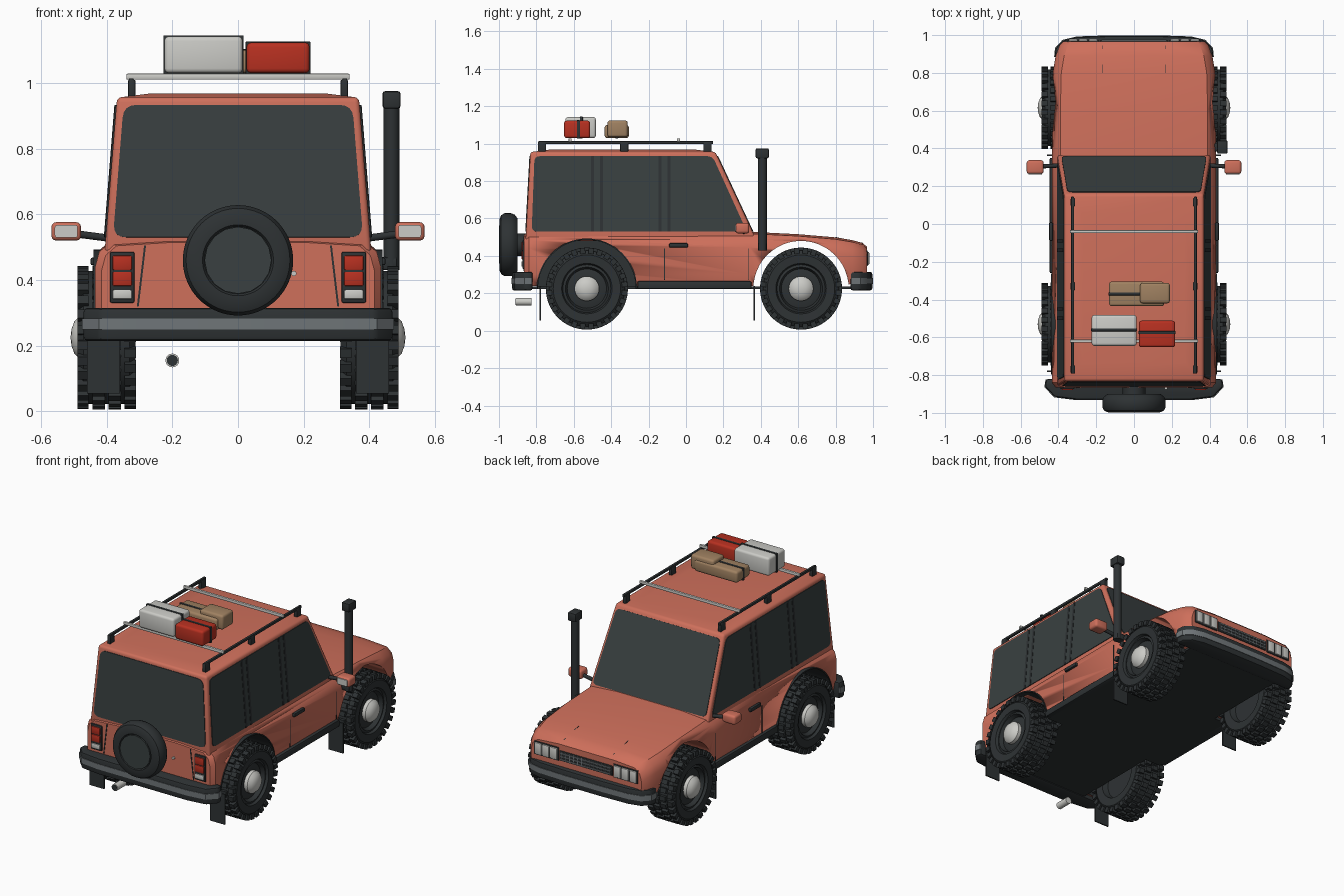
import bpy, bmesh
from math import pi, sin, cos
from mathutils import Vector, Matrix

if "Cube" in bpy.data.objects:
    bpy.data.objects.remove(bpy.data.objects["Cube"])


def material(name, *rgb):
    m = bpy.data.materials.new(name)
    m.use_nodes = True
    m.diffuse_color = (*rgb, 1)
    m.node_tree.nodes["Principled BSDF"].inputs["Base Color"].default_value = (*rgb, 1)
    return m


PAINT = material("coral paint", .62, .16, .105)
GLASS = material("dark glass", .041, .051, .052)
BLACK = material("black rubber", .027, .032, .034)
GREY = material("mid grey", .16, .18, .19)
SILVER = material("light grey", .6, .6, .57)
RED = material("red", .48, .03, .015)
TAN = material("tan leather", .35, .22, .12)


def finish(bm, name, mat, bevel=0, segs=2, angle=.6):
    bmesh.ops.remove_doubles(bm, verts=bm.verts, dist=1e-5)
    bmesh.ops.recalc_face_normals(bm, faces=bm.faces)
    if bevel:
        edges = [e for e in bm.edges if e.calc_face_angle(0) > .4]
        bmesh.ops.bevel(bm, geom=edges, offset=bevel, segments=segs,
                        affect='EDGES', clamp_overlap=True, profile=.5)
    me = bpy.data.meshes.new(name)
    bm.to_mesh(me)
    bm.free()
    me.materials.append(mat)
    ob = bpy.data.objects.new(name, me)
    bpy.context.collection.objects.link(ob)
    bpy.ops.object.select_all(action='DESELECT')
    ob.select_set(True)
    bpy.context.view_layer.objects.active = ob
    bpy.ops.object.shade_smooth_by_angle(angle=angle)
    return ob


def loft(name, rings, mat, **kw):
    bm = bmesh.new()
    vs = [[bm.verts.new(p) for p in r] for r in rings]
    n = len(rings[0])
    for a, b in zip(vs, vs[1:]):
        for i in range(n):
            bm.faces.new((a[i], a[(i + 1) % n], b[(i + 1) % n], b[i]))
    bm.faces.new(vs[0])
    bm.faces.new(vs[-1])
    return finish(bm, name, mat, **kw)


def box(name, x, y, z, mat, bevel=0, segs=2):
    rings = [[(x[0], y[0], h), (x[1], y[0], h), (x[1], y[1], h), (x[0], y[1], h)] for h in z]
    return loft(name, rings, mat, bevel=bevel, segs=segs)


def panel(name, corners, mat, r=.02, t=.004):
    """Thin rounded plate through four coplanar corners."""
    c = [Vector(p) for p in corners]
    n = (c[1] - c[0]).cross(c[2] - c[0]).normalized() * t
    ring = []
    for i in range(4):
        p, a, b = c[i], c[i - 1], c[(i + 1) % 4]
        s, e = p + (a - p).normalized() * r, p + (b - p).normalized() * r
        for k in range(5):
            u = k / 4
            ring.append(s * (1 - u) ** 2 + p * 2 * u * (1 - u) + e * u * u)
    return loft(name, [[p - n for p in ring], [p + n for p in ring]], mat)


def lathe(name, profile, mat, steps=48, sweep=2 * pi, angle=.6):
    """Spin (x, radius) points about the x axis, starting toward +y."""
    bm = bmesh.new()
    vs = [bm.verts.new((x, r, 0)) for x, r in profile]
    es = [bm.edges.new(p) for p in zip(vs, vs[1:])]
    bmesh.ops.spin(bm, geom=vs + es, axis=(1, 0, 0), cent=(0, 0, 0), angle=sweep, steps=steps)
    return finish(bm, name, mat, angle=angle)


def rod(name, a, b, r, mat):
    a, b = Vector(a), Vector(b)
    ob = lathe(name, [(0, 0), (0, r), ((b - a).length, r), ((b - a).length, 0)], mat, 16)
    ob.rotation_euler = (b - a).to_track_quat('X', 'Z').to_euler()
    ob.location = a
    return ob


REAR_Y, NOSE_Y, AXLE_Z = -.53, .615, .225

# Lower body: lofted tub and bonnet
rings = []
for y, w, top, low in [(-.865, .415, .51, .25), (-.84, .435, .52, .24), (.34, .435, .525, .24),
                       (.6, .435, .512, .24), (.8, .43, .495, .24), (.89, .415, .48, .25),
                       (.945, .395, .465, .26), (.967, .375, .445, .27)]:
    half = [(w * .97, low), (w, low + .06), (w, top - .08), (w - .012, top - .035),
            (w - .045, top - .006), (w * .5, top + .004)]
    rings.append([(x, y, z) for x, z in half] + [(-x, y, z) for x, z in reversed(half)])
body = loft("lower_body", rings, PAINT)


def cut(y, r, x0, x1):
    c = lathe("arch_cutter", [(x0, 0), (x0, r), (x1, r), (x1, 0)], BLACK)
    c.location = (0, y, AXLE_Z)
    c.hide_render = True
    bpy.context.view_layer.objects.active = body
    m = body.modifiers.new("arch", 'BOOLEAN')
    m.operation, m.solver, m.object = 'DIFFERENCE', 'EXACT', c
    bpy.ops.object.modifier_apply(modifier=m.name)
    bpy.data.objects.remove(c)


cut(NOSE_Y, .255, -.6, .6)
for x0, x1 in ((.28, .6), (-.6, -.28)):
    cut(REAR_Y, .262, x0, x1)

# Cabin
def cabin_x(z): return .405 - .08 * (z - .5)
def rear_y(z): return -.857 + .055 * (z - .5)
def screen_y(z): return .37 - .467 * (z - .5)


rings = []
for z, i in ((.48, 0), (.955, 0), (.968, .1)):
    x, a, b = cabin_x(z) - i, rear_y(z) + i, screen_y(z) - i
    rings.append([(-x, a, z), (x, a, z), (x, b, z), (-x, b, z)])
loft("cabin", rings, PAINT, bevel=.014, segs=3)

# Windows
lo, hi = .53, .933
panel("rear_window", [(s * (cabin_x(z) - .022), rear_y(z), z) for s, z in
                      ((-1, lo), (1, lo), (1, hi), (-1, hi))], GLASS, .04)
panel("windscreen", [(s * (cabin_x(z) - .018), screen_y(z), z) for s, z in
                     ((-1, lo), (1, lo), (1, hi), (-1, hi))], GLASS, .03)
for s in (-1, 1):
    panel("side_window", [(s * cabin_x(z), y, z) for y, z in
                          ((-.825, lo), (.325, lo), (.142, hi), (-.81, hi))], GLASS, .03)
    for y in (-.475, -.115):
        for e in (-.024, .024):
            panel("window_pillar", [(s * (cabin_x(z) + .002), y + e + d, z) for d, z in
                                    ((-.008, lo), (.008, lo), (.008, hi), (-.008, hi))], BLACK, .002)

# Wheel: tyre with tread lugs, and hub
tyre_profile = [(-.05, 0), (-.05, .12), (-.085, .13), (-.088, .18), (-.07, .203), (.07, .203),
                (.088, .18), (.085, .135), (.07, .128), (.075, .115), (.05, .105), (.058, .075), (.058, 0)]
tyre = lathe("tyre", tyre_profile, BLACK)
bm = bmesh.new()
bm.from_mesh(tyre.data)
LUGS = 28
for i in range(LUGS):
    for k, (x, w, r, h) in enumerate(((-.072, .034, .203, .03), (-.024, .038, .206, .026),
                                      (.024, .038, .206, .026), (.072, .034, .203, .03))):
        a = 2 * pi * (i + .5 * (k % 2)) / LUGS
        bmesh.ops.create_cube(bm, size=1, matrix=Matrix.Rotation(a, 4, 'X') @
                              Matrix.Translation((x, 0, r)) @ Matrix.Diagonal((w, .028, h, 1)))
bm.to_mesh(tyre.data)
bm.free()
hub = lathe("wheel_hub", [(.05, .066), (.08, .066), (.098, .05), (.107, .025), (.11, 0)], SILVER, 32)
for s in (1, -1):
    for y in (REAR_Y, NOSE_Y):
        for part in (tyre, hub):
            ob = part.copy()
            bpy.context.collection.objects.link(ob)
            ob.location = (s * .4, y, AXLE_Z)
            ob.rotation_euler.z = 0 if s > 0 else pi
        # Mud flaps
        fy = y - .25
        box("mud_flap", (s * .36, s * .46), (fy - .004, fy + .004), (.055, .24), BLACK)
    liner = lathe("rear_arch_liner", [(.282, 0), (.282, .261), (.44, .261), (.44, .268), (.41, .268)],
                  BLACK, 32, pi)
    liner.location = (0, REAR_Y, AXLE_Z)
    liner.scale.x = s
for part in (tyre, hub):
    bpy.data.objects.remove(part)

# Floor and sills
box("floor", (-.315, .315), (-.84, .92), (.222, .236), BLACK)
box("floor_middle", (-.42, .42), (-.27, .35), (.222, .242), BLACK)
for s in (-1, 1):
    box("sill_step", (s * .39, s * .447), (-.26, .35), (.222, .265), BLACK, .008)


# Bumpers
def bumper(name, half, grow):
    def outline(g):
        return [(x + g, y) for x, y in half] + [(-x - g, y) for x, y in reversed(half)]
    loft(name, [[(x, y, z) for x, y in outline(0)] for z in (.215, .315)], BLACK, bevel=.012)
    loft(name + "_band", [[(x, y + grow, z) for x, y in outline(.003)] for z in (.25, .283)], GREY)


bumper("spare_side_bumper", [(.41, -.82), (.465, -.82), (.472, -.86), (.42, -.915), (.3, -.93)], -.003)
bumper("nose_bumper", [(.39, .88), (.42, .88), (.415, .93), (.375, .972), (.3, .99), (.12, .996)], .003)

# Spare wheel
spare = lathe("spare_wheel", [(0, 0), (0, .14), (.015, .16), (.035, .168), (.07, .168), (.088, .158),
                              (.098, .135), (.098, .108), (.088, .102), (.092, .08), (.098, 0)], BLACK, 64)
spare.location, spare.rotation_euler.z = (0, -.9, .46), -pi / 2
rod("spare_mount", (0, -.85, .46), (0, -.905, .46), .06, BLACK)
rod("spare_cover", (0, -.99, .46), (0, -.9985, .46), .102, GLASS)
rod("tailgate_lock", (.17, -.86, .42), (.17, -.875, .42), .008, SILVER)

# Tail lamps, tailgate seams, headlamps
for s in (-1, 1):
    box("tail_lamp_frame", (s * .315, s * .39), (-.874, -.85), (.33, .486), BLACK, .006)
    for z0, z1 in ((.382, .425), (.43, .474)):
        box("tail_lamp", (s * .323, s * .382), (-.88, -.86), (z0, z1), RED, .004)
    box("reverse_lamp", (s * .323, s * .382), (-.88, -.86), (.342, .37), SILVER, .004)
    panel("tailgate_seam", [(s * x, -.866, z) for x, z in
                            ((.302, .32), (.308, .32), (.286, .505), (.28, .505))], BLACK, .001, .002)
    panel("bonnet_seam", [(s * x, y, z) for x, y, z in
                          ((.166, .945, .468), (.17, .945, .468), (.17, .8, .499), (.166, .8, .499))],
          BLACK, .001, .002)
    box("headlamp_frame", (s * .185, s * .352), (.94, .972), (.345, .428), BLACK, .004)
    for i in range(3):
        x = .192 + i * .053
        box("headlamp", (s * x, s * (x + .048)), (.95, .98), (.352, .422), SILVER, .006)
    # Door details
    box("door_handle", (s * .43, s * .449), (-.09, .01), (.445, .468), BLACK, .005)
    for y in (-.115, .335):
        panel("door_seam", [(s * .4345, y + d, z) for d, z in
                            ((-.002, .27), (.002, .27), (.002, .44), (-.002, .44))], BLACK, .001, .002)
    # Mirrors
    rod("mirror_arm", (s * .39, .31, .527), (s * .49, .305, .54), .011, BLACK)
    box("mirror", (s * .478, s * .568), (.265, .338), (.52, .576), PAINT, .014, 3)
    panel("mirror_glass", [(s * x, .264, z) for x, z in
                           ((.488, .529), (.558, .529), (.558, .567), (.488, .567))], SILVER, .008, .003)
    # Roof rails
    box("roof_rail", (s * .317, s * .333), (-.79, .145), (.998, .014 + 1), BLACK, .004)
    for y in (-.77, -.33, .115):
        box("rail_foot", (s * .312, s * .335), (y - .022, y + .022), (.95, 1.01), BLACK, .005)

# Grille
box("grille", (-.18, .18), (.94, .972), (.35, .412), BLACK, .004)
for z in (.362, .381, .4):
    box("grille_bar", (-.172, .172), (.96, .976), (z - .003, z + .003), GREY)
for i in range(13):
    x = (i - 6) * .027
    box("grille_slat", (x - .002, x + .002), (.96, .975), (.354, .408), GREY)

# Roof cross bars and luggage
for y in (-.62, -.04):
    box("cross_bar", (-.34, .34), (y - .008, y + .008), (1.01, 1.028), SILVER, .004)


def case(name, x, y, z, mat, strap_y):
    box(name, x, y, z, mat, .014, 3)
    g = .003
    box(name + "_strap", (x[0] - g, x[1] + g), (strap_y - .008, strap_y + .008),
        (z[0] - g, z[1] + g), BLACK, .003)


case("white_case", (-.224, .014), (-.645, -.482), (1.03, 1.142), SILVER, -.56)
case("red_case", (.026, .218), (-.652, -.512), (1.03, 1.123), RED, -.575)
case("tan_long_bag", (-.132, .16), (-.435, -.305), (1.03, 1.1), TAN, -.37)
box("tan_small_bag", (.032, .19), (-.42, -.312), (1.035, 1.124), TAN, .014, 3)

# Snorkel
rod("snorkel_pipe", (.467, .408, .43), (.467, .408, .93), .024, BLACK)
box("snorkel_head", (.44, .495), (.372, .443), (.922, .975), BLACK, .008)
box("snorkel_base", (.42, .485), (.385, .43), (.43, .47), BLACK, .008)

# Exhaust
rod("exhaust_pipe", (-.2, -.825, .155), (-.2, -.91, .155), .021, SILVER)
rod("exhaust_bore", (-.2, -.9, .155), (-.2, -.912, .155), .017, BLACK)
